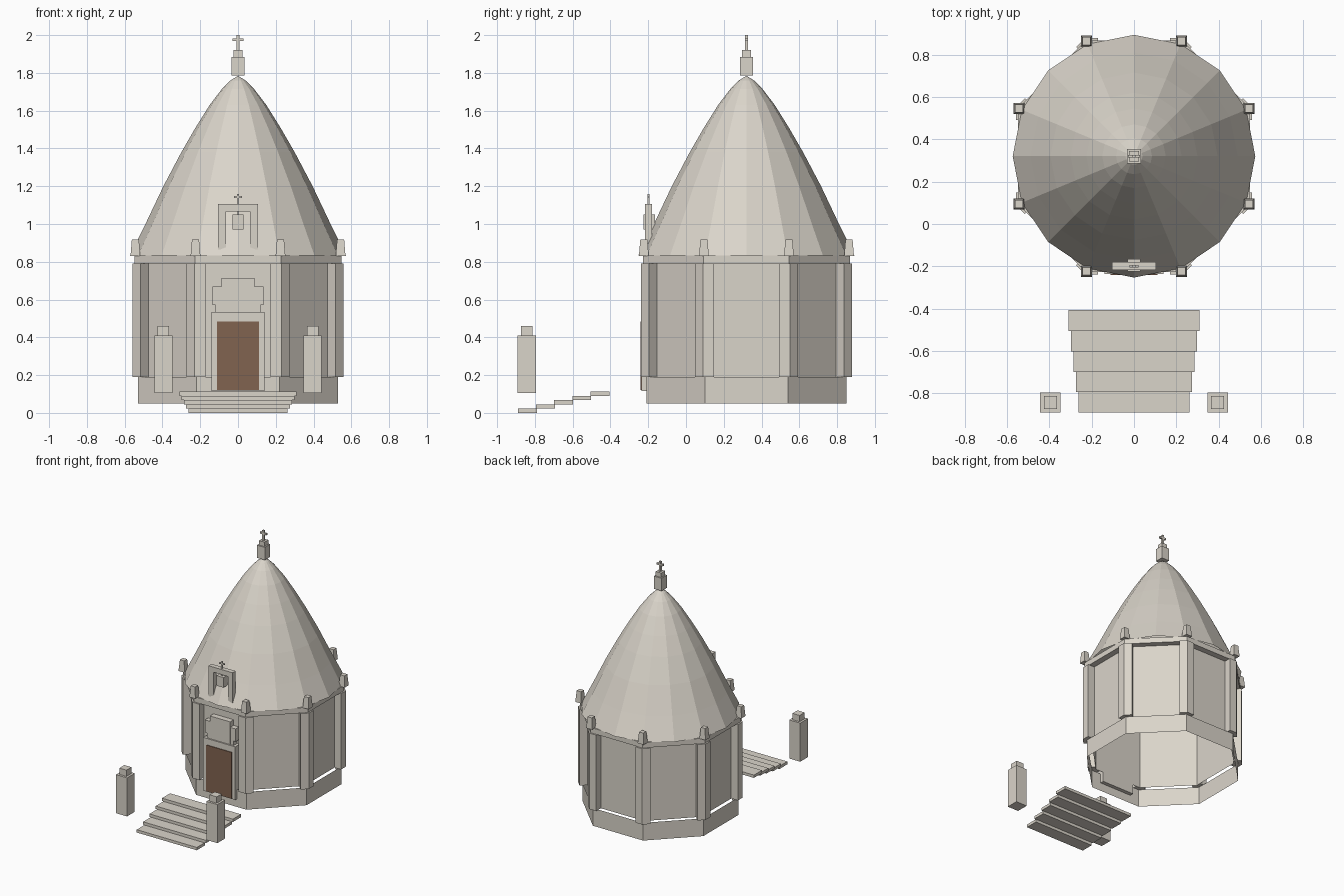
import bpy, bmesh, math
from mathutils import Vector

cube = bpy.data.objects.get("Cube")
if cube:
    bpy.data.objects.remove(cube)

CY = 0.32                      # centre of the round building
EIGHTH = math.pi / 4


def material(name, color):
    m = bpy.data.materials.new(name)
    m.use_nodes = True
    m.diffuse_color = color
    m.node_tree.nodes["Principled BSDF"].inputs["Base Color"].default_value = color
    return m


stone = material("pale stone", (0.70, 0.66, 0.59, 1))
wood = material("brown wood", (0.22, 0.125, 0.08, 1))


def finish(name, bm, mat=stone):
    bmesh.ops.recalc_face_normals(bm, faces=bm.faces)
    me = bpy.data.meshes.new(name)
    bm.to_mesh(me)
    bm.free()
    me.materials.append(mat)
    ob = bpy.data.objects.new(name, me)
    bpy.context.collection.objects.link(ob)
    return ob


def box(name, x, y, z, mat=stone, taper=1.0):
    """Box from (min, max) ranges; taper scales the top."""
    bm = bmesh.new()
    bmesh.ops.create_cube(bm, size=1)
    mid = [sum(r) / 2 for r in (x, y, z)]
    size = [r[1] - r[0] for r in (x, y, z)]
    for v in bm.verts:
        k = taper if v.co.z > 0 else 1
        v.co = (mid[0] + v.co.x * size[0] * k, mid[1] + v.co.y * size[1] * k,
                mid[2] + v.co.z * size[2])
    return finish(name, bm, mat)


def block(name, cx, cy, half, z, taper=1.0):
    return box(name, (cx - half, cx + half), (cy - half, cy + half), z, stone, taper)


def lathe(name, profile, sides, turn=0.0, closed=False):
    """Faceted shell from (radius, height) points."""
    bm = bmesh.new()
    rings = []
    for r, z in profile:
        if r == 0:
            rings.append([bm.verts.new((0, CY, z))] * sides)
            continue
        angles = [turn + math.tau * i / sides for i in range(sides)]
        rings.append([bm.verts.new((r * math.cos(a), CY + r * math.sin(a), z)) for a in angles])
    pairs = list(zip(rings, rings[1:]))
    if closed:
        pairs.append((rings[-1], rings[0]))
    for low, high in pairs:
        for i in range(sides):
            j = (i + 1) % sides
            bm.faces.new(dict.fromkeys((low[i], low[j], high[j], high[i])))
    return finish(name, bm)


def octagon(name, apothems_heights, closed=False):
    k = 1 / math.cos(EIGHTH / 2)
    return lathe(name, [(a * k, z) for a, z in apothems_heights], 8, EIGHTH / 2, closed)


def prism(name, points, z0, z1):
    bm = bmesh.new()
    face = bm.faces.new([bm.verts.new((p[0], p[1], z0)) for p in points])
    out = bmesh.ops.extrude_face_region(bm, geom=[face])["geom"]
    for v in out:
        if isinstance(v, bmesh.types.BMVert):
            v.co.z = z1
    return finish(name, bm)


def cross(name, y, z0, z1, arm, t):
    h = z1 - z0
    box(name + "_upright", (-t, t), (y - t, y + t), (z0, z1))
    box(name + "_arm", (-arm, arm), (y - t, y + t), (z0 + h * 0.6, z0 + h * 0.78))


# Octagonal shell: skirt, wall and cornice
octagon("base_skirt", [(0.53, 0.05), (0.53, 0.19)])
octagon("wall", [(0.50, 0.19), (0.50, 0.80)])
octagon("cornice", [(0.50, 0.79), (0.547, 0.79), (0.547, 0.832), (0.50, 0.832)], closed=True)

# Corner pilasters wrapping each corner, with a pinnacle above
for i in range(8):
    a = EIGHTH * (i + 0.5)
    out = Vector((math.cos(a), math.sin(a)))
    side = Vector((-out.y, out.x))
    c, s = math.cos(EIGHTH / 2), math.sin(EIGHTH / 2)
    centre = Vector((0, CY))
    corner = centre + out * (0.558 / c)
    ends = []
    for sign in (1, -1):
        along = side * sign * c - out * s
        normal = out * c + side * sign * s
        tip = corner + along * 0.06
        ends.append((tip, tip - normal * 0.058))
    inner = centre + out * (0.50 / c)
    prism(f"pilaster_{i + 1}",
          [corner, ends[0][0], ends[0][1], inner, ends[1][1], ends[1][0]], 0.19, 0.79)
    p = centre + out * 0.588
    block(f"pinnacle_{i + 1}", p.x, p.y, 0.026, (0.83, 0.918), 0.72)

# Curved faceted roof
lathe("roof", [(0.573, 0.832), (0.49, 1.0), (0.395, 1.2), (0.30, 1.38), (0.225, 1.51),
               (0.15, 1.63), (0.085, 1.715), (0.04, 1.76), (0, 1.785)], 16)

# Finial
block("finial_base", 0, CY, 0.034, (1.785, 1.885))
block("finial_cap", 0, CY, 0.024, (1.885, 1.92))
cross("finial_cross", CY, 1.92, 2.0, 0.028, 0.007)

# Doorway
box("door_surround", (-0.14, 0.14), (-0.235, -0.18), (0.115, 0.535))
box("door", (-0.11, 0.11), (-0.24, -0.234), (0.12, 0.485), wood)
box("door_head", (-0.088, 0.088), (-0.225, -0.18), (0.535, 0.715))
for sign, label in ((1, "left"), (-1, "right")):
    def span(a, b):
        return tuple(sorted((a * sign, b * sign)))
    box(f"door_ear_{label}", span(0.086, 0.135), (-0.222, -0.18), (0.57, 0.67))
    box(f"door_ear_foot_{label}", span(0.086, 0.118), (-0.222, -0.18), (0.535, 0.57))
    # Bell gable legs
    box(f"gable_leg_{label}", span(0.063, 0.105), (-0.218, -0.18), (0.865, 1.065))
    # Gate posts
    block(f"gate_post_{label}", 0.395 * sign, -0.843, 0.048, (0.105, 0.41))
    block(f"gate_post_cap_{label}", 0.395 * sign, -0.843, 0.031, (0.41, 0.46))

# Bell gable lintel, bell and cross
box("gable_lintel", (-0.105, 0.105), (-0.218, -0.18), (1.065, 1.105))
box("bell", (-0.03, 0.03), (-0.225, -0.165), (0.97, 1.05))
box("bell_hanger", (-0.006, 0.006), (-0.206, -0.192), (1.05, 1.065))
cross("gable_cross", -0.199, 1.105, 1.16, 0.022, 0.006)

# Steps widening towards the door
for i in range(5):
    half = 0.263 + 0.0118 * i
    y = -0.89 + 0.096 * i
    z = 0.0225 * i
    box(f"step_{i + 1}", (-half, half), (y, y + 0.1), (z, z + 0.0225))
